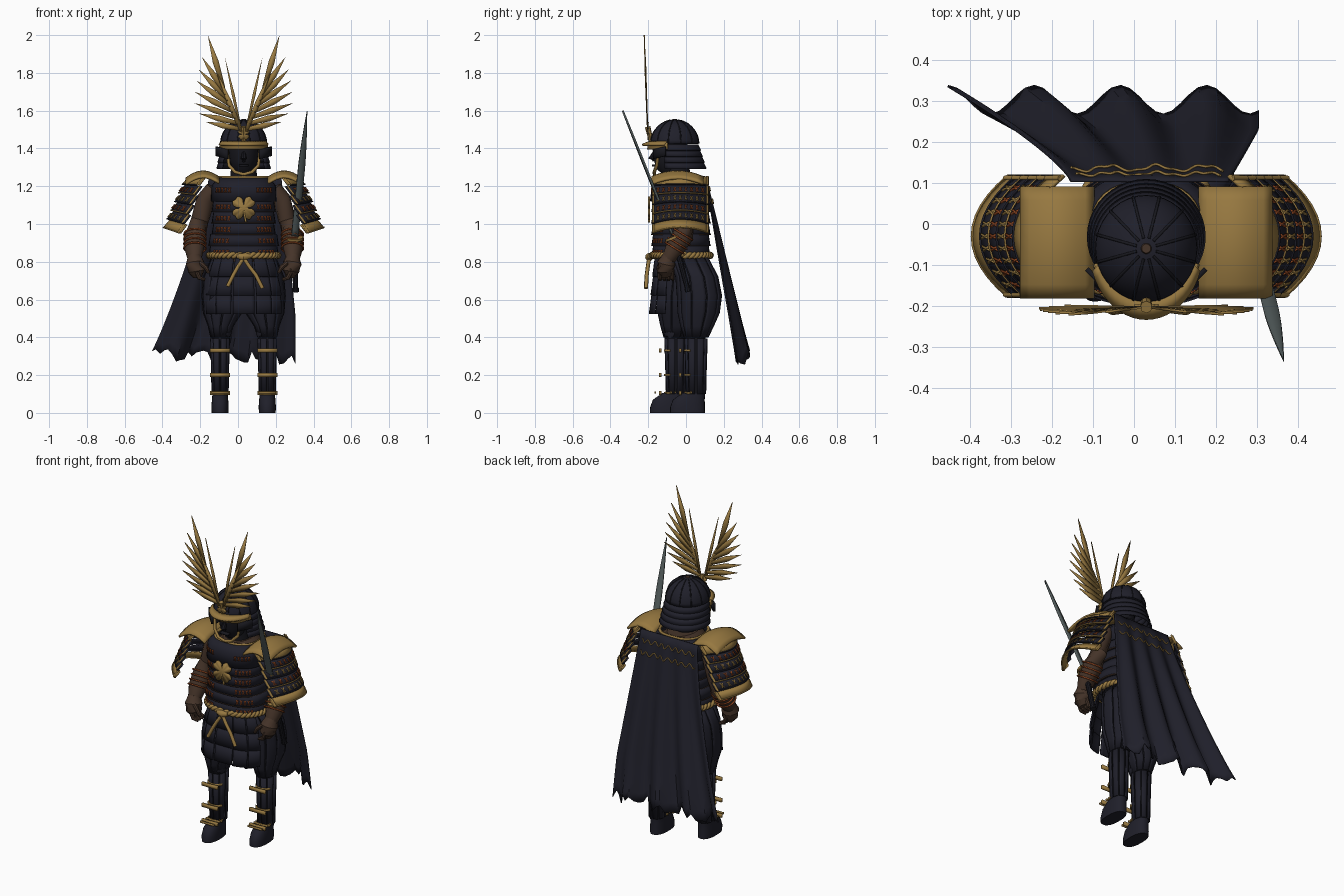
import bpy, bmesh, math, random
from math import sin, cos, pi
from mathutils import Vector

if "Cube" in bpy.data.objects:
    bpy.data.objects.remove(bpy.data.objects["Cube"])
random.seed(4)
CX = 0.03  # body centre line


def material(name, r, g, b):
    m = bpy.data.materials.new(name)
    m.use_nodes = True
    m.diffuse_color = (r, g, b, 1)
    m.node_tree.nodes["Principled BSDF"].inputs["Base Color"].default_value = (r, g, b, 1)
    return m


NAVY = material("navy_lacquer", 0.014, 0.014, 0.023)
BLACK = material("black_iron", 0.009, 0.009, 0.013)
GOLD = material("gold", 0.31, 0.19, 0.052)
BROWN = material("brown_cloth", 0.06, 0.034, 0.022)
ORANGE = material("orange_lacing", 0.27, 0.06, 0.015)
STEEL = material("steel", 0.08, 0.1, 0.1)


def build(name, verts, faces, mat, thick=0):
    me = bpy.data.meshes.new(name)
    me.from_pydata([tuple(v) for v in verts], [], faces)
    bm = bmesh.new()
    bm.from_mesh(me)
    bmesh.ops.remove_doubles(bm, verts=bm.verts, dist=1e-5)
    bmesh.ops.recalc_face_normals(bm, faces=bm.faces)
    bm.to_mesh(me)
    bm.free()
    me.polygons.foreach_set("use_smooth", [True] * len(me.polygons))
    me.set_sharp_from_angle(angle=0.6)
    me.materials.append(mat)
    ob = bpy.data.objects.new(name, me)
    bpy.context.collection.objects.link(ob)
    if thick:
        mod = ob.modifiers.new("thickness", "SOLIDIFY")
        mod.thickness, mod.offset = thick, 0


def strip_faces(w, h):
    return [(j * w + i, j * w + i + 1, j * w + w + i + 1, j * w + w + i)
            for j in range(h) for i in range(w - 1)]


def sheet(name, fn, nu, nv, mat, thick=0):
    """Surface from fn(u, v), both running 0 to 1."""
    verts = [fn(i / nu, j / nv) for j in range(nv + 1) for i in range(nu + 1)]
    build(name, verts, strip_faces(nu + 1, nv), mat, thick)


def oval(a, x, y, z, rx, ry, p=2):
    """Point on a rounded section; angle 0 faces the front."""
    f = lambda t: math.copysign(abs(t) ** (2 / p), t)
    return Vector((x + rx * f(sin(a)), y - ry * f(cos(a)), z))


def band(name, rings, mat, a0=-pi, a1=pi, n=32, p=2, thick=0, caps=False):
    verts = [oval(a0 + (a1 - a0) * i / n, *r, p) for r in rings for i in range(n + 1)]
    w = n + 1
    faces = strip_faces(w, len(rings) - 1)
    if caps:
        faces += [tuple(range(n)), tuple((len(rings) - 1) * w + i for i in range(n))]
    build(name, verts, faces, mat, thick)


def marks(name, fn, us, vs, du, dv, mat):
    """Slanted lacing stitches laid on a surface."""
    verts, faces = [], []
    for u in us:
        for v in vs:
            for k in (-1, 1):
                b = len(verts)
                verts += [fn(u - du, v - k * dv), fn(u - du * .3, v - k * dv),
                          fn(u + du, v + k * dv), fn(u + du * .3, v + k * dv)]
                faces.append((b, b + 1, b + 2, b + 3))
    build(name, verts, faces, mat, 0.004)


def limb(name, pts, mat, n=14):
    ps = [Vector(p[:3]) for p in pts]
    verts = []
    for i, p in enumerate(ps):
        q = (ps[min(i + 1, len(ps) - 1)] - ps[max(i - 1, 0)]).to_track_quat("Z", "Y")
        verts += [p + q @ Vector((cos(2 * pi * k / n), sin(2 * pi * k / n), 0)) * pts[i][3] for k in range(n)]
    faces = [(j * n + k, j * n + (k + 1) % n, j * n + n + (k + 1) % n, j * n + n + k)
             for j in range(len(ps) - 1) for k in range(n)]
    faces += [tuple(range(n)), tuple(range(len(verts) - n, len(verts)))]
    build(name, verts, faces, mat)


def tube(name, pts, r, mat, cyclic=False):
    cu = bpy.data.curves.new(name, "CURVE")
    cu.dimensions, cu.bevel_depth, cu.bevel_resolution, cu.use_fill_caps = "3D", r, 1, True
    sp = cu.splines.new("POLY")
    sp.points.add(len(pts) - 1)
    for q, p in zip(sp.points, pts):
        q.co = (*p, 1)
    sp.use_cyclic_u = cyclic
    cu.materials.append(mat)
    bpy.context.collection.objects.link(bpy.data.objects.new(name, cu))


def box(name, c, size, mat):
    x, y, z = size
    sheet(name, lambda u, v: (c[0] + (u - .5) * x, c[1], c[2] + (v - .5) * z), 1, 1, mat, y)


def flower(name, z, y, r):
    """Four notched petals."""
    n = 64
    pts = [(CX, y, z)]
    for i in range(n):
        a = 2 * pi * i / n
        s = abs(sin(2 * a))
        k = r * (.2 + .8 * s ** .45 - .16 * s ** 14)
        pts.append((CX + k * sin(a), y, z + k * cos(a)))
    build(name, pts, [(0, i + 1, (i + 1) % n + 1) for i in range(n)], GOLD, 0.009)


# Cuirass: chest plate, lames, lacing
band("torso_core", [(CX, -.025, z, r, .12) for z, r in ((.8, .15), (1.2, .14), (1.25, .08))], BROWN, caps=True)
band("chest_plate", [(CX, -.035, 1.12, .168, .15), (CX, -.03, 1.2, .165, .145), (CX, -.025, 1.245, .13, .12)], NAVY, p=2.6, thick=.012)
band("chest_rim", [(CX, -.025, 1.24, .132, .122), (CX, -.025, 1.252, .128, .118)], GOLD, p=2.6, thick=.014)
for i in range(5):
    z, r = 1.125 - .06 * i, (.155 if i < 3 else .172)
    ring = lambda zz, e: (CX, -.027, zz, r + e, .142 + e)
    band(f"cuirass_lame_{i}", [ring(z, 0), ring(z - .062, .01)], NAVY, p=2.6, thick=.01)
    band(f"lame_edge_{i}", [ring(z - .058, .014), ring(z - .062, .014)], BROWN, p=2.6, thick=.006)
    marks(f"cuirass_lacing_{i}", lambda u, v: oval(u, *ring(z - .062 * v, .007 + .01 * v), 2.6),
          [s * (.38 + .14 * k) for s in (-1, 1) for k in range(5)], [.55], .05, .2, ORANGE)
marks("chest_lacing", lambda u, v: oval(u, CX, -.033, 1.22 - .1 * v, .172, .156, 2.6),
      [s * (.35 + .14 * k) for s in (-1, 1) for k in range(5)], [.4], .05, .12, ORANGE)
flower("chest_flower", 1.085, -.196, .074)
limb("flower_stem", [(CX, -.196, 1.07, .006), (CX + .012, -.196, 1.01, .006)], GOLD)

# Twisted rope belt with knot and hanging ends
for k in range(2):
    pts = []
    for i in range(160):
        a, t = 2 * pi * i / 160, 2 * pi * i / 8 + k * pi
        pts.append(oval(a, CX, -.025, .834 + .009 * sin(t), .183 + .007 * cos(t), .155 + .007 * cos(t), 2.4))
    tube(f"rope_belt_{k}", pts, .011, GOLD, True)
limb("belt_knot", [(CX - .035, -.19, .83, .012), (CX, -.195, .825, .021), (CX + .035, -.19, .83, .012)], GOLD)
for s, e, low in ((-1, .085, .67), (1, .1, .66)):
    tube("belt_end", [(CX, -.195, .82), (CX + s * .03, -.202, .775), (CX + s * e * .65, -.208, .73), (CX + s * e, -.212, low)], .011, GOLD)

# Front armour skirt: five hanging panels of three lames
for i in range(5):
    for j in range(3):
        def skirt(u, v):
            w = (j + v * 1.06) / 3
            g = .005 * v + (.006 if i % 2 else 0)
            return oval(-1.08 + 2.16 * (i + .04 + .92 * u) / 5, CX, -.02 + .005 * w, .825 - .295 * w,
                        .17 + .048 * sin(1.9 * w) + g, .138 + .032 * w + g, 2.4)
        sheet(f"skirt_panel_{i}_{j}", skirt, 6, 2, NAVY, .009)

for s, side in ((-1, "right"), (1, "left")):
    X = lambda d: CX + s * d
    # Legs in a striding stance: the left one set back, the right one forward
    Y = s * .053
    trouser = [(X(.09), .3 * Y, .82, .08, .1), (X(.103), .015 + .8 * Y, .72, .108, .11), (X(.106), .018 + Y, .62, .113, .116),
               (X(.112), .014 + Y, .53, .1, .108), (X(.122), .006 + Y, .46, .064, .085), (X(.125), Y, .4, .048, .062)]
    band(side + "_trouser", [(x, y, z, a - .008, b - .008) for x, y, z, a, b in trouser], BLACK, n=20, caps=True)
    for k in range(10):
        a = 2 * pi * k / 10
        band(f"{side}_trouser_pleat_{k}", trouser, NAVY, a + .03, a + .6, 4, 2.2, .008)
    limb(side + "_knee_guard", [(X(.122), Y - .015, z, r) for z, r in ((.51, .03), (.47, .055), (.42, .057), (.37, .035))], NAVY)
    band(side + "_shin", [(X(.125), Y, z, r, r * 1.15) for z, r in ((.08, .037), (.24, .038), (.4, .043))], BLACK, n=16, caps=True)
    for k in range(8):
        a = 2 * pi * k / 8
        band(f"{side}_greave_plate_{k}", [(X(.125), Y, z, r, r * 1.2) for z, r in ((.1, .042), (.25, .045), (.395, .049))],
             NAVY, a + .06, a + .72, 3, 2.3, .007)
    for z in (.33, .2, .105):
        box(side + "_greave_strap", (X(.125), Y - .084, z), (.106, .014, .02), GOLD)
        band(side + "_greave_tie", [(X(.125), Y, z - .006, .051, .06), (X(.125), Y, z + .006, .051, .06)], GOLD, -1.1, 1.1, 12, 2.3, .008)
    for k in range(4):
        box(side + "_ankle_stud", (X(.125), Y - .11 + .028 * k, .108), (.092, .01, .01), GOLD)
    band(side + "_boot", [(X(.125), Y - .045, 0, .044, .092), (X(.125), Y - .045, .03, .046, .092), (X(.125), Y - .038, .07, .043, .084),
         (X(.125), Y - .012, .105, .04, .06)], NAVY, n=24, p=2.4, caps=True)

    # Shoulder plate
    def pad(u, v):
        t = 2 * v - 1
        return (X(.13 + .175 * u), -.045 + .135 * t, 1.23 + .05 * sin(pi * (.1 + .8 * u)) - .03 * t * t - .005 * u)
    sheet(side + "_shoulder_pad", pad, 8, 8, GOLD, .012)

    # Layered shoulder guard wrapping round the arm
    def guard(u, v, out=0):
        t = 2 * u - 1
        return Vector((X(.2 + .12 * v + .088 * (1 - t * t) + out), -.03 + .148 * t,
                       1.25 - .275 * v - .03 * t * t * v + out * .4))
    for j in range(6):
        def lame(u, v, out=0):
            return guard(u, (j + v) / 6, .014 * v + out)
        sheet(f"{side}_guard_lame_{j}", lame, 12, 1, GOLD if j in (0, 5) else NAVY, .009)
        tube(f"{side}_guard_edge_{j}", [lame(k / 12, 1, .003) for k in range(13)], .004, GOLD if j % 2 else NAVY)
        for e in (.02, .98):
            tube(f"{side}_guard_end_{j}", [lame(e, 0, .004), lame(e, 1, .004)], .007, GOLD)
        if 0 < j < 5:
            marks(f"{side}_guard_lacing_{j}", lambda u, v: lame(u, v, .008),
                  [.1 + .1 * k for k in range(9)], [.55], .026, .25, ORANGE if j % 2 else GOLD)

    # Arm, wrist lacing, hand
    limb(side + "_arm", [(X(.16), -.01, 1.19, .04), (X(.2), .0, 1.13, .05), (X(.232), .005, 1.02, .047), (X(.255), -.015, .94, .057),
         (X(.262), -.06, .87, .052), (X(.26), -.095, .81, .036)], BROWN)
    for k in range(4):
        tube(side + "_arm_lacing", [(X(.258 + .058 * cos(a)), -.015 - .015 * k + .049 * sin(a), .945 - .024 * k - .03 * sin(a))
             for a in [pi * i / 10 for i in range(20)]], .005, ORANGE, True)
    limb(side + "_hand", [(X(.26), -.09, .83, .035), (X(.257), -.105, .79, .05), (X(.25), -.11, .75, .045), (X(.245), -.105, .72, .025)], BROWN)
    for k in range(4):
        y = -.14 + .022 * k
        limb(f"{side}_finger_{k}", [(X(.255), y, .76, .012), (X(.235), y, .715, .012), (X(.205), y + .005, .705, .008)], BROWN, 8)
    limb(side + "_thumb", [(X(.235), -.13, .8, .013), (X(.2), -.145, .77, .012), (X(.185), -.145, .74, .008)], BROWN, 8)

    # Helmet side wing and cheek strap
    sheet(side + "_helmet_wing", lambda u, v: (X(.085 + .06 * u), -.17 + .06 * u, 1.345 + .05 * v + .015 * u), 2, 2, BLACK, .012)
    tube(side + "_chin_cord", [(X(.088), -.145, 1.39), (X(.078), -.155, 1.31), (X(.045), -.168, 1.275), (CX, -.168, 1.262)], .009, GOLD)

    # Feathered crest: long overlapping blades fanning from the stem
    root, top = Vector((X(.012), -.203, 1.49)), Vector((X(.14), -.216, 1.8))
    tips = [(.2, 1.54), (.238, 1.585), (.262, 1.64), (.26, 1.7), (.252, 1.76), (.24, 1.82), (.222, 1.885), (.19, 2.0)]
    blades = [(root, top, .014), (root, Vector((X(.1), -.215, 1.885)), .008)]
    for k, (x, z) in enumerate(tips):
        blades.append((root.lerp(top, .04 + .1 * k), Vector((X(x), -.2 - .003 * k, z)), .016))
    for k, (a, b, w) in enumerate(blades):
        d = (b - a).normalized()
        n = Vector((d.z, 0, -d.x)) * w
        mid = a.lerp(b, .5)
        build(f"{side}_crest_blade_{k}", [a - n * .6, mid - n, b, mid + n, a + n * .6], [(0, 1, 2, 3, 4)], GOLD, .006)

# Head, mask, neck
limb("neck", [(CX, -.04, 1.2, .075), (CX, -.05, 1.32, .065)], BLACK)
band("face_mask", [(CX, -.085, z, r, r * 1.15) for z, r in ((1.265, .035), (1.29, .06), (1.34, .075), (1.4, .08), (1.43, .08))], BLACK, n=20, caps=True)
limb("mask_nose", [(CX, -.165, 1.385, .008), (CX, -.185, 1.345, .016), (CX, -.17, 1.335, .01)], BLACK, 8)
box("mask_mouth", (CX, -.165, 1.31), (.05, .03, .012), BLACK)

# Ribbed helmet dome, neck guard, brim
dome = lambda t, e=0: (CX, -.06, 1.425 + (.125 + e) * sin(t), (.122 + e) * cos(t), (.128 + e) * cos(t))
band("helmet_dome", [dome(pi / 2 * k / 10) for k in range(11)], NAVY, n=36, thick=.006)
for k in range(12):
    tube(f"helmet_rib_{k}", [oval(2 * pi * (k + .5) / 12, *dome(pi / 2 * i / 8, .002)) for i in range(8)], .004, BLACK)
limb("helmet_cap_ring", [(CX, -.06, 1.545, .016), (CX, -.06, 1.557, .011)], BROWN)
for j in range(4):
    q = lambda m, e: (CX, -.055 + .006 * m, 1.42 - .032 * m, .115 + .005 * m + e, .115 + .004 * m + e)
    band(f"neck_guard_{j}", [q(j, 0), q(j + 1, .006)], NAVY, .95, 2 * pi - .95, 28, 2, .009)
band("helmet_brim", [(CX, -.06, 1.435, .122, .13), (CX, -.06, 1.418, .135, .172)], GOLD, -1.25, 1.25, 20, 2, .012)
band("brow_band", [(CX, -.06, 1.43, .128, .136), (CX, -.06, 1.395, .132, .142)], GOLD, -1.3, 1.3, 20, 2, .008)
flower("crest_flower", 1.475, -.2, .036)
limb("crest_socket", [(CX, -.185, 1.44, .012), (CX, -.203, 1.515, .015)], GOLD, 8)


# Billowing cape with ragged hem and stitched trim
jag = [random.uniform(-.04, .035) for _ in range(40)]
def cape(u, v, out=0):
    x0 = -.155 - .3 * v ** 1.25
    x1 = .23 + .075 * min(1, v * 1.3)
    wave = cos(2 * pi * u / .277)
    hem = .97 + jag[round(u * 36)] * v ** 6 + .02 * u * v
    return (x0 + (x1 - x0) * u, .105 + .197 * v + .035 * wave * v ** .8 + out, 1.245 - (hem - .03 * v) * v)


sheet("cape", cape, 36, 20, NAVY, .006)
for r in (.06, .13):
    tube("cape_trim", [cape(.06 + .88 * i / 60, r + .012 * sin(i * .8), .006) for i in range(61)], .0035, GOLD)

# Sword held in the left hand
def blade(u, v):
    w = (2 * u - 1) * .018 * (1 - max(0, (v - .55) / .45) ** 1.5)
    return Vector((.3 + .066 * v + w, -.068 - .267 * v + .2 * w, .93 + .67 * v))


sheet("sword_blade", blade, 2, 16, STEEL, .01)
limb("sword_guard", [(.3, -.064, .92, .045), (.3, -.069, .933, .045)], GOLD, 20)
limb("sword_grip", [(.305, .01, .65, .014), (.302, -.03, .8, .015), (.3, -.067, .925, .014)], BLACK, 10)
limb("sword_pommel", [(.306, .013, .642, .017), (.305, .007, .66, .017)], BLACK, 10)
